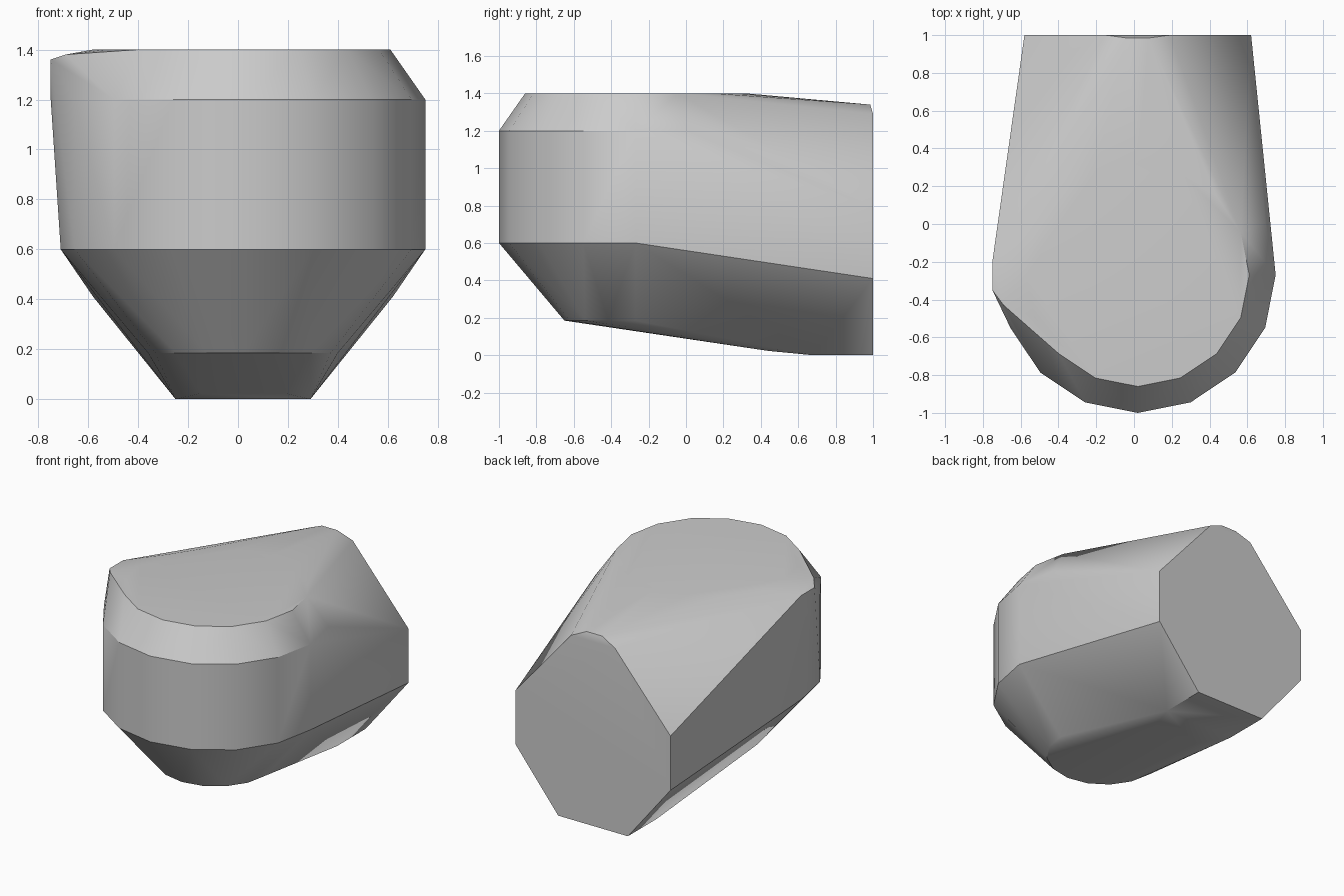
import bpy, bmesh, math

cube = bpy.data.objects.get("Cube")
if cube:
    bpy.data.objects.remove(cube, do_unlink=True)

CX, CY = 0.02, -0.27


def ring(radius, z, sides=16):
    """Circle of points around the upright front drum."""
    return [(CX + radius * math.cos(2 * math.pi * i / sides),
             CY + radius * math.sin(2 * math.pi * i / sides), z)
            for i in range(sides)]


def mirrored(x, y, z):
    """Pair of points either side of the body axis."""
    return [(CX + x, y, z), (CX - x, y, z)]


# Front drum: tapered foot, straight wall, bevelled top
points = ring(0.38, 0.185) + ring(0.73, 0.6) + ring(0.73, 1.2) + ring(0.59, 1.4)

# Octagonal back end
for x, z in [(0.27, 0), (0.6, 0.41), (0.6, 0.79), (0.17, 1.29)]:
    points += mirrored(x, 1.0, z)

# Rounded peak of the back end, and the flat of the underside
points += mirrored(0.06, 0.985, 1.34)
points += mirrored(0.27, 0.68, 0) + mirrored(0.17, 0.44, 0.023)

# Raised knob on the right shoulder
points += [(-0.75, -0.2, 1.36), (-0.75, -0.35, 1.36), (-0.75, -0.28, 1.2),
           (-0.69, -0.43, 1.38), (-0.58, -0.38, 1.4)]

# Skin all of it as one convex shell
bm = bmesh.new()
for p in points:
    bm.verts.new(p)
hull = bmesh.ops.convex_hull(bm, input=bm.verts[:])
spare = {g for g in hull["geom_interior"] + hull["geom_unused"]
         if isinstance(g, bmesh.types.BMVert)}
bmesh.ops.delete(bm, geom=list(spare), context="VERTS")
bmesh.ops.dissolve_limit(bm, angle_limit=math.radians(0.5),
                         verts=bm.verts[:], edges=bm.edges[:])
bmesh.ops.recalc_face_normals(bm, faces=bm.faces[:])
mesh = bpy.data.meshes.new("body_shell")
bm.to_mesh(mesh)
bm.free()
body = bpy.data.objects.new("body_shell", mesh)
bpy.context.scene.collection.objects.link(body)

# Plain grey
grey = bpy.data.materials.new("plain_grey")
grey.use_nodes = True
colour = (0.6, 0.6, 0.6, 1)
grey.diffuse_color = colour
for node in grey.node_tree.nodes:
    if node.type == "BSDF_PRINCIPLED":
        node.inputs["Base Color"].default_value = colour
mesh.materials.append(grey)

# Smooth the round walls, keep the rims crisp
bpy.ops.object.select_all(action="DESELECT")
body.select_set(True)
bpy.context.view_layer.objects.active = body
bpy.ops.object.shade_smooth_by_angle(angle=math.radians(32))
